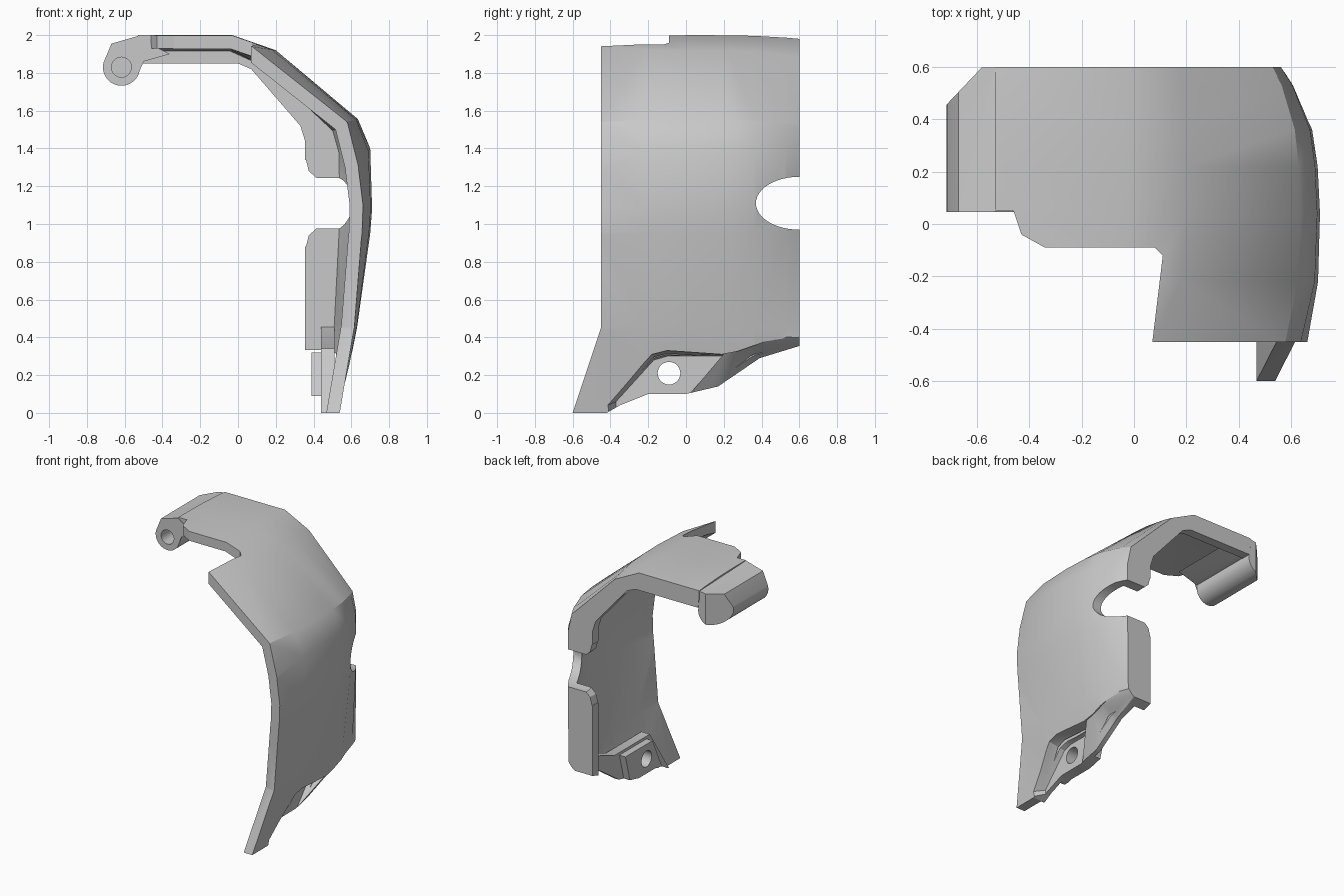
import bpy, bmesh
from math import sin, cos, radians
from mathutils import Vector

if "Cube" in bpy.data.objects:
    bpy.data.objects.remove(bpy.data.objects["Cube"], do_unlink=True)

grey = bpy.data.materials.new("plain_grey")
grey.use_nodes = True
COLOUR = (.58, .58, .58, 1)
grey.diffuse_color = COLOUR
grey.node_tree.nodes["Principled BSDF"].inputs["Base Color"].default_value = COLOUR


def loft(name, axis, levels, rings, strip=False):
    """Closed solid through matching 2D rings; strip caps suit bent bands."""
    place = {"x": lambda u, v, w: (w, u, v),
             "y": lambda u, v, w: (u, w, v),
             "z": lambda u, v, w: (u, v, w)}[axis]
    bm = bmesh.new()
    loops = [[bm.verts.new(place(u, v, w)) for u, v in ring]
             for w, ring in zip(levels, rings)]
    count = len(loops[0])
    for a, b in zip(loops, loops[1:]):
        for i in range(count):
            j = (i + 1) % count
            bm.faces.new((a[i], a[j], b[j], b[i]))
    for cap in (loops[0][::-1], loops[-1]):
        if strip:
            for i in range(count // 2 - 1):
                bm.faces.new((cap[i], cap[i + 1], cap[-2 - i], cap[-1 - i]))
        else:
            bm.faces.new(cap)
    bmesh.ops.triangulate(bm, faces=bm.faces[:])
    if bm.calc_volume(signed=True) < 0:
        bmesh.ops.reverse_faces(bm, faces=bm.faces[:])
    mesh = bpy.data.meshes.new(name)
    bm.to_mesh(mesh)
    bm.free()
    mesh.materials.append(grey)
    obj = bpy.data.objects.new(name, mesh)
    bpy.context.collection.objects.link(obj)
    return obj


def prism(name, axis, start, end, ring):
    return loft(name, axis, (start, end), (ring, ring))


def arc(cu, cv, ru, rv, start, end, steps=24):
    angles = [radians(start + (end - start) * i / steps) for i in range(steps + 1)]
    return [(cu + ru * cos(a), cv + rv * sin(a)) for a in angles]


def circle(cu, cv, r):
    return arc(cu, cv, r, r, 0, 360)[:-1]


def volume(mesh):
    bm = bmesh.new()
    bm.from_mesh(mesh)
    result = bm.calc_volume(signed=True)
    bm.free()
    return result


def combine(target, tool, operation):
    """Apply a boolean with the first solver that gives a sound solid."""
    mod = target.modifiers.new("shape", 'BOOLEAN')
    mod.operation = operation
    mod.object = tool
    before = volume(target.data)
    for solver in ('MANIFOLD', 'EXACT', 'FLOAT'):
        mod.solver = solver
        bpy.context.view_layer.update()
        graph = bpy.context.evaluated_depsgraph_get()
        mesh = bpy.data.meshes.new_from_object(target.evaluated_get(graph))
        after = volume(mesh)
        if .4 < after / before < 2 and abs(after - before) > 1e-6:
            target.data = mesh
            break
    target.modifiers.remove(mod)
    bpy.data.objects.remove(tool, do_unlink=True)


def blend(a, b, t):
    return [(p[0] + (q[0] - p[0]) * t, p[1] + (q[1] - p[1]) * t) for p, q in zip(a, b)]


def inset(path, d):
    """Offset an open path towards the inside with mitred corners."""
    pts = [Vector(p) for p in path]
    normals = []
    for a, b in zip(pts, pts[1:]):
        e = (b - a).normalized()
        normals.append(Vector((e.y, -e.x)))
    normals = [normals[0]] + normals + [normals[-1]]
    out = []
    for p, m, n in zip(pts, normals, normals[1:]):
        out.append(tuple(p + (m + n) * (d / (1 + m.dot(n)))))
    return out


# Outer skin profiles, from the hinge over the shoulder down to the tip
front = [(-.53, 1.97), (-.03, 1.97), (.07, 1.94), (.575, 1.54),
         (.635, 1.3), (.66, 1.1), (.655, .95), (.615, .45), (.53, -.05)]
middle = [(-.53, 2), (-.03, 2), (.2, 1.92), (.635, 1.555),
          (.7, 1.4), (.71, 1.08), (.7, .95), (.63, .45), (.53, -.05)]
back = [(-.53, 1.98), (-.03, 1.98), (.17, 1.88), (.53, 1.52),
        (.56, 1.38), (.56, 1.06), (.56, .95), (.555, .45), (.53, -.05)]
stations = [(-.62, -1), (-.46, -1), (-.22, -.15), (.04, 0),
            (.22, .06), (.36, .2), (.53, .68), (.6, 1)]
profiles = [blend(middle, front if t < 0 else back, abs(t)) for y, t in stations]
depths = [y for y, t in stations]
shell = loft("curved_shell", "y", depths,
             [p + inset(p, .07)[::-1] for p in profiles], strip=True)

# Back wall turned inwards along the rear edge
wall_edge = [(-.52, 1.85), (0, 1.85), (.07, 1.82), (.33, 1.52), (.355, 1.44),
             (.355, 1.06), (.355, .95), (.355, .45), (.355, -.05)]
wall = loft("back_wall", "y", depths[-2:],
            [inset(p, .03) + wall_edge[::-1] for p in profiles[-2:]], strip=True)
combine(shell, wall, 'UNION')

# Mounting pad behind the lower edge, thicker around the bolt
pad_outline = [(-.46, -.05), (-.2, .34), (.22, .34), (.57, .47), (.57, -.1)]
combine(shell, prism("pad", "x", .44, .51, pad_outline), 'UNION')
bolt_outline = [(-.27, .09), (-.16, .32), (.16, .32), (.1, .09)]
combine(shell, prism("bolt_pad", "x", .39, .5, bolt_outline), 'UNION')

# Side silhouette with the rounded notch in the back
outline = [(.75, .4), (.39, .29), (.17, .14), (0, .1), (-.2, .1), (-.35, .04),
           (-.42, 0), (-.6, 0), (-.45, .45), (-.45, 2.1), (.75, 2.1), (.75, 1.25)]
outline += arc(.6, 1.11, .23, .14, 90, 270) + [(.75, .97)]
combine(shell, prism("side_outline", "x", -1, 1, outline), 'INTERSECT')
rounding = [(.3, .88), (.36, .88), (.375, .94), (.42, .98),
            (.42, 1.24), (.375, 1.28), (.36, 1.34), (.3, 1.34)]
combine(shell, prism("notch_corners", "y", .5, .65, rounding), 'DIFFERENCE')

# Tapered recess around the pad and chamfer along the lower edge
recess_floor = [(-.37, .06), (-.17, .28), (-.1, .3), (.19, .3), (.02, .1),
                (.17, .14), (.39, .29), (.75, .37), (.75, -.3), (-.37, -.3)]
recess_rim = [(-.44, .03), (-.18, .31), (-.1, .33), (.19, .31), (.2, .312),
              (.27, .325), (.37, .36), (.75, .5), (.75, -.3), (-.44, -.3)]
recess = loft("recess", "x", (.475, .59, .8), (recess_floor, recess_rim, recess_rim))
combine(shell, recess, 'DIFFERENCE')
combine(shell, prism("bolt_hole", "x", .2, .9, circle(-.09, .21, .06)), 'DIFFERENCE')

# Stepped front edge of the top plate
step = [(-1, -1), (.06, -1), (.07, -.45), (.11, -.12), (.08, -.09),
        (-.34, -.09), (-.43, -.04), (-.46, .05), (-1, .05)]
combine(shell, prism("top_step", "z", 1.6, 2.2, step), 'DIFFERENCE')

# Hinge barrel with blind bore and cut back corner
barrel = arc(-.617, 1.83, .098, .098, 165, 375)
hinge_rings = [barrel + [(-.5, 1.86), (-.36, 1.9), (-.46, 1.95), (-.53, top), (-.67, 1.955)]
               for top in (1.995, 1.976)]
combine(shell, loft("hinge", "y", (.045, .597), hinge_rings), 'UNION')
combine(shell, prism("bore", "y", -.1, .25, circle(-.617, 1.83, .053)), 'DIFFERENCE')
corner = [(-.56, .62), (-.74, .43), (-.9, .43), (-.9, .7), (-.56, .7)]
combine(shell, prism("corner", "z", 1.6, 2.2, corner), 'DIFFERENCE')

# Smooth the skin but keep the crisp edges
bpy.ops.object.select_all(action='DESELECT')
shell.select_set(True)
bpy.context.view_layer.objects.active = shell
bpy.ops.object.shade_smooth_by_angle(angle=radians(28))
